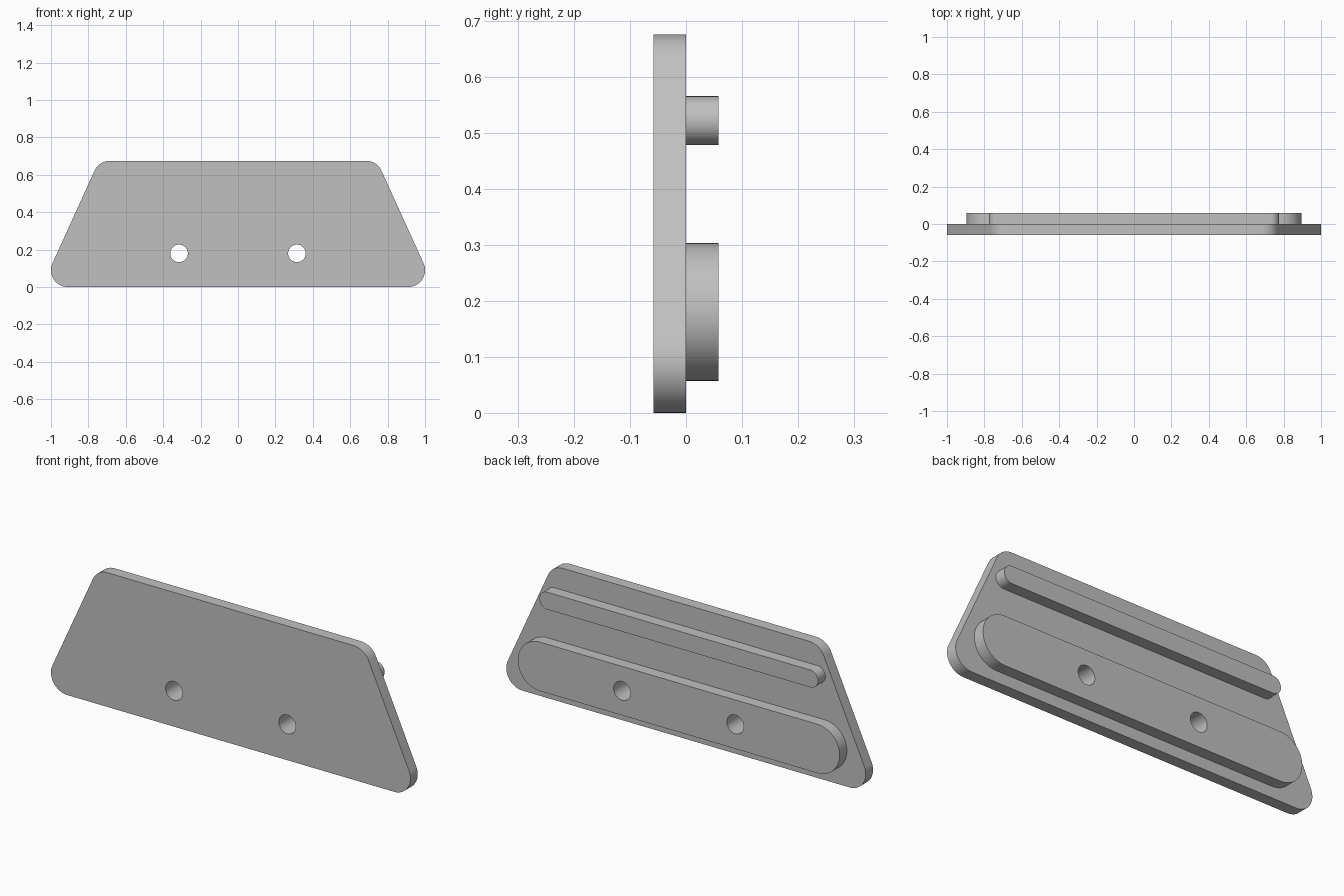
import bpy, bmesh
from math import pi, cos, sin, atan2, radians

cube = bpy.data.objects.get("Cube")
if cube:
    bpy.data.objects.remove(cube)

grey = bpy.data.materials.new("plain grey")
grey.use_nodes = True
grey.diffuse_color = (0.53, 0.53, 0.53, 1)
grey.node_tree.nodes["Principled BSDF"].inputs["Base Color"].default_value = grey.diffuse_color

THICK = 0.058


def arc(cx, cz, r, start, end, steps):
    """Points on an arc, angles in radians."""
    return [(cx + r * cos(start + (end - start) * i / steps),
             cz + r * sin(start + (end - start) * i / steps)) for i in range(steps + 1)]


def hole(x, z, r=0.047):
    return arc(x, z, r, 0, 2 * pi, 48)[:-1]


def slab(name, loops, y):
    """Fill closed loops in the xz plane and extrude them to a slab centred on y."""
    curve = bpy.data.curves.new(name, "CURVE")
    curve.dimensions = "2D"
    curve.fill_mode = "BOTH"
    curve.extrude = THICK / 2
    for loop in loops:
        spline = curve.splines.new("POLY")
        spline.points.add(len(loop) - 1)
        for point, (x, z) in zip(spline.points, loop):
            point.co = (x, z, 0, 1)
        spline.use_cyclic_u = True
    obj = bpy.data.objects.new(name, curve)
    bpy.context.collection.objects.link(obj)
    obj.location.y = y
    obj.rotation_euler.x = pi / 2
    bpy.ops.object.select_all(action="DESELECT")
    obj.select_set(True)
    bpy.context.view_layer.objects.active = obj
    bpy.ops.object.convert(target="MESH")
    obj = bpy.context.object

    # Weld the caps to the walls and merge flat triangles
    bm = bmesh.new()
    bm.from_mesh(obj.data)
    bmesh.ops.remove_doubles(bm, verts=bm.verts, dist=0.0001)
    bmesh.ops.recalc_face_normals(bm, faces=bm.faces)
    bm.to_mesh(obj.data)
    bm.free()
    obj.data.materials.clear()
    obj.data.materials.append(grey)
    bpy.ops.object.shade_smooth_by_angle(angle=radians(30))
    return obj


def capsule(half, z, r):
    """Outline of a bar with round ends."""
    return (arc(half - r, z, r, -pi / 2, pi / 2, 32)
            + arc(r - half, z, r, pi / 2, 3 * pi / 2, 32))


# Trapezoid plate with rounded corners
R, LOW_X, TOP_X, HEIGHT = 0.09, 0.91, 0.685, 0.675
lean = atan2(LOW_X - TOP_X, HEIGHT - 2 * R)
right = (arc(LOW_X, R, R, -pi / 2, lean, 16)
         + arc(TOP_X, HEIGHT - R, R, lean, pi / 2, 12))
outline = right + [(-x, z) for x, z in reversed(right)]
holes = [hole(s * 0.315, 0.18) for s in (-1, 1)]
slab("face_plate", [outline] + holes, -THICK / 2)

# Raised bars on the back
slab("lower_bar", [capsule(0.895, 0.18, 0.123)] + holes, THICK / 2)
slab("upper_bar", [capsule(0.775, 0.5215, 0.0435)], THICK / 2)
